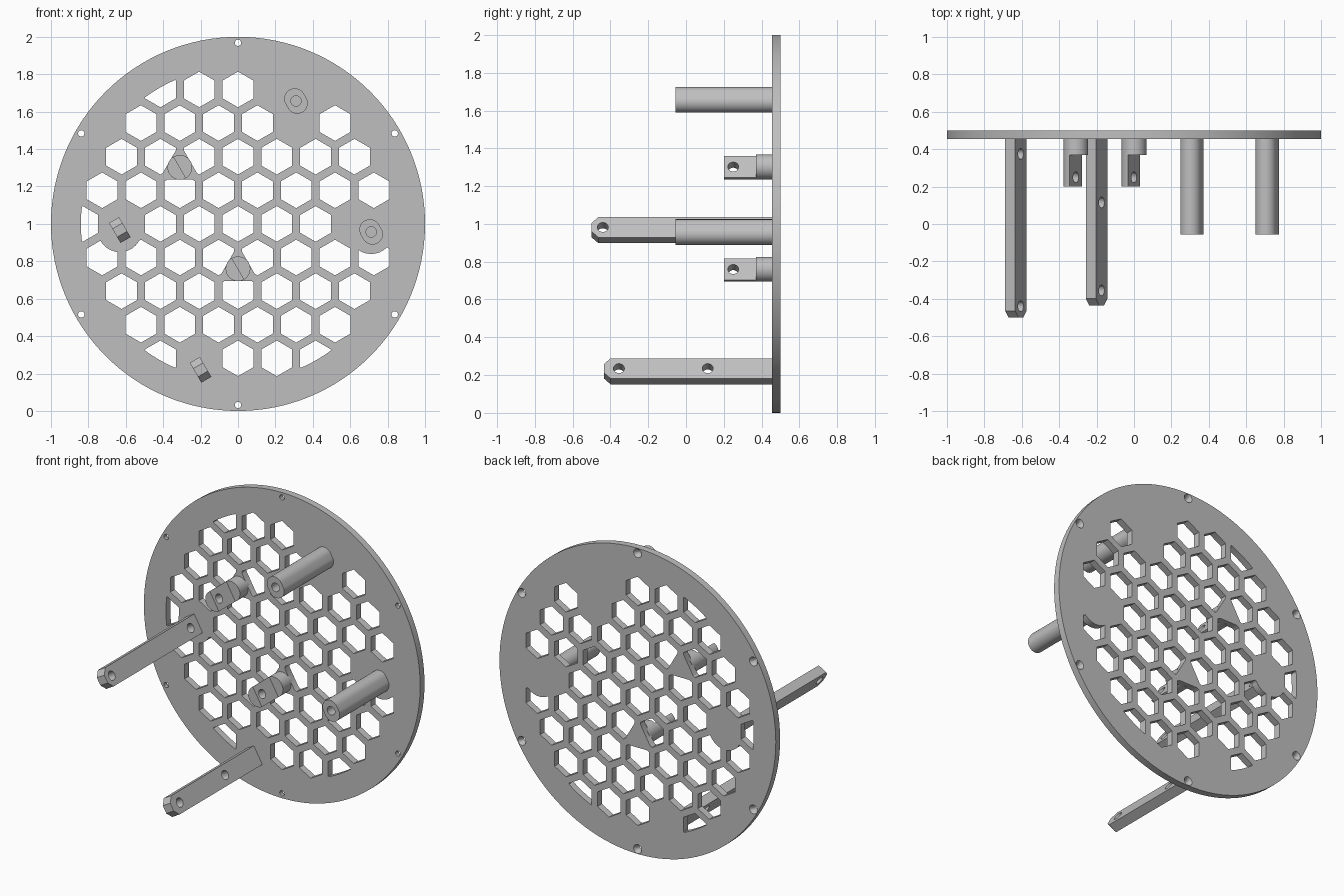
import bpy, bmesh
from math import pi, cos, sin, sqrt
from mathutils import Vector

if "Cube" in bpy.data.objects:
    bpy.data.objects.remove(bpy.data.objects["Cube"], do_unlink=True)

grey = bpy.data.materials.new("Plain grey")
grey.use_nodes = True
grey.diffuse_color = (0.52, 0.52, 0.52, 1)
grey.node_tree.nodes["Principled BSDF"].inputs["Base Color"].default_value = grey.diffuse_color

X, Y, Z = Vector((1, 0, 0)), Vector((0, 1, 0)), Vector((0, 0, 1))
FRONT = (X, Z, Y)                                # profile in x/z, extruded along y
LONG = Vector((sin(pi / 6), 0, -cos(pi / 6)))    # tilted wide direction of the arms
THIN = Vector((cos(pi / 6), 0, sin(pi / 6)))     # direction the pin holes run
SIDE = (LONG, Y, THIN)
BACK, FACE, ROOT = 0.5, 0.455, 0.47


def ring(x, z, r, n=32, start=0.0):
    return [(x + r * cos(start + 2 * pi * i / n), z + r * sin(start + 2 * pi * i / n))
            for i in range(n)]


def prism(name, profiles, lo, hi, axes=FRONT, origin=Vector()):
    """Extrude closed profiles; a pair of profiles in a tuple is lofted."""
    bm = bmesh.new()
    a, b, c = axes
    for item in profiles:
        first, last = item if isinstance(item, tuple) else (item, item)
        v0 = [bm.verts.new(origin + a * p + b * q + c * lo) for p, q in first]
        v1 = [bm.verts.new(origin + a * p + b * q + c * hi) for p, q in last]
        bm.faces.new(v0)
        bm.faces.new(v1[::-1])
        for i in range(len(v0)):
            j = (i + 1) % len(v0)
            bm.faces.new((v0[j], v0[i], v1[i], v1[j]))
    bmesh.ops.recalc_face_normals(bm, faces=bm.faces)
    mesh = bpy.data.meshes.new(name)
    bm.to_mesh(mesh)
    bm.free()
    mesh.materials.append(grey)
    obj = bpy.data.objects.new(name, mesh)
    bpy.context.collection.objects.link(obj)
    return obj


def activate(obj):
    bpy.ops.object.select_all(action='DESELECT')
    obj.select_set(True)
    bpy.context.view_layer.objects.active = obj


def boolean(obj, tool, operation='DIFFERENCE'):
    mod = obj.modifiers.new("cut", 'BOOLEAN')
    mod.operation, mod.solver, mod.object = operation, 'EXACT', tool
    activate(obj)
    bpy.ops.object.modifier_apply(modifier=mod.name)
    bpy.data.objects.remove(tool, do_unlink=True)


def smooth(obj):
    activate(obj)
    bpy.ops.object.shade_smooth_by_angle(angle=pi / 6)


# Where things stand on the plate (x, z)
posts = {"upper_post": (0.31, 1.657), "side_post": (0.712, 0.957)}
arms = {"upper_arm": (-0.632, 0.967, -0.5, (-0.44, 0.375)),
        "lower_arm": (-0.2, 0.22, -0.435, (-0.355, 0.115))}
pegs = {"upper_peg": (-0.311, 1.302), "lower_peg": (0, 0.76)}
pads = list(posts.values()) + [a[:2] for a in arms.values()]

# Honeycomb openings, clipped to a circle and kept clear of the mounts
pitch = 0.2075
cells = []
for row in range(-4, 5):
    z = 1 + row * pitch * sqrt(3) / 2
    for col in range(-5, 6):
        x = (col + 0.5 * (row % 2)) * pitch
        clear = all((x - p) ** 2 + (z - q) ** 2 > 0.13 ** 2 for p, q in pads)
        if clear and x * x + (z - 1) ** 2 < 0.85 ** 2:
            cells.append(ring(x, z, 0.0953, 6, pi / 6))
honeycomb = prism("honeycomb_cutter", cells, 0.4, 0.6)
boolean(honeycomb, prism("rim_limit", [ring(0, 1, 0.84, 96)], 0.3, 0.7), 'INTERSECT')
boolean(honeycomb, prism("mount_pads", [ring(x, z, 0.118) for x, z in pads], 0.3, 0.7))
boolean(honeycomb, prism("peg_webs", [ring(x, z, 0.128, 3, pi / 2) for x, z in pegs.values()],
                         0.3, 0.7))

# Round plate with countersunk screw holes
plate = prism("round_plate", [ring(0, 1, 1, 128)], FACE, BACK)
boolean(plate, honeycomb)
screws = ring(0, 1, 0.968, 6, pi / 6)
boolean(plate, prism("screw_holes", [ring(x, z, 0.017, 20) for x, z in screws], 0.4, 0.6))
boolean(plate, prism("countersinks", [(ring(x, z, 0.015, 20), ring(x, z, 0.032, 20))
                                      for x, z in screws], 0.475, 0.505))
smooth(plate)

# Hollow posts, slightly oval along the tilted direction
for name, (x, z) in posts.items():
    oval = []
    for p, q in ring(0, 0, 0.056, 48, pi / 96):
        shift = LONG * (0.0135 if p * LONG.x + q * LONG.z > 0 else -0.0135)
        oval.append((x + p + shift.x, z + q + shift.z))
    post = prism(name, [oval], -0.055, ROOT)
    boolean(post, prism("bore", [ring(x, z, 0.028, 24)], -0.1, 0.25))
    smooth(post)

# Flat arms with chamfered tips and pin holes
for name, (x, z, tip, holes) in arms.items():
    w, c = 0.0615, 0.036
    outline = [(-w, ROOT), (-w, tip + c), (c - w, tip), (w - c, tip), (w, tip + c), (w, ROOT)]
    spot = Vector((x, 0, z))
    arm = prism(name, [outline], -0.031, 0.031, SIDE, spot)
    boolean(arm, prism("pin_holes", [ring(0, y, 0.029, 24) for y in holes],
                       -0.1, 0.1, SIDE, spot))
    smooth(arm)

# Round pegs cut to a half with a cross hole
for name, (x, z) in pegs.items():
    spot = Vector((x, 0, z))
    peg = prism(name, [ring(x, z, 0.066, 48)], 0.2, ROOT)
    block = [(-0.1, 0.1), (0.1, 0.1), (0.1, 0.37), (-0.1, 0.37)]
    boolean(peg, prism("half_cut", [block], 0, 0.1, SIDE, spot))
    boolean(peg, prism("cross_hole", [ring(0, 0.25, 0.029, 24)], -0.1, 0.1, SIDE, spot))
    smooth(peg)
